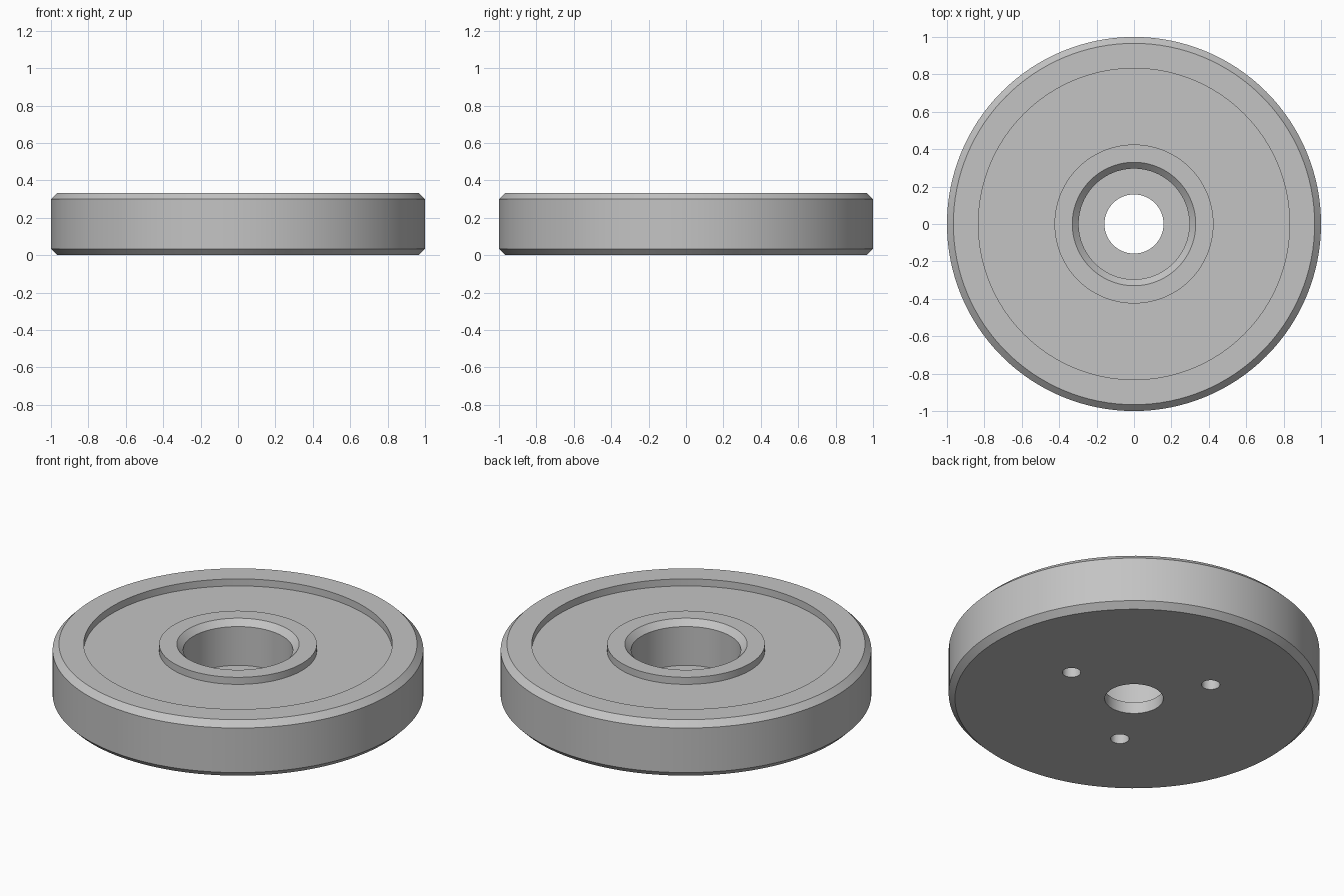
import bpy
import bmesh
import math

cube = bpy.data.objects.get("Cube")
if cube:
    bpy.data.objects.remove(cube, do_unlink=True)

SEGMENTS = 128
HEIGHT = 0.333
CHAMFER = 0.034
RECESS_Z = HEIGHT - 0.042
BORE_FLOOR_Z = 0.068
BORE_R, HOLE_R, HUB_R, RIM_R = 0.296, 0.158, 0.425, 0.832

steel = bpy.data.materials.new("grey metal")
steel.use_nodes = True
grey = (0.55, 0.55, 0.55, 1)
steel.diffuse_color = grey
steel.node_tree.nodes["Principled BSDF"].inputs["Base Color"].default_value = grey


def link_mesh(name, bm):
    mesh = bpy.data.meshes.new(name)
    bm.to_mesh(mesh)
    bm.free()
    obj = bpy.data.objects.new(name, mesh)
    bpy.context.collection.objects.link(obj)
    return obj


def lathe(name, profile):
    """Spin a closed (radius, z) outline around the z axis."""
    bm = bmesh.new()
    verts = [bm.verts.new((r, 0, z)) for r, z in profile]
    edges = [bm.edges.new((v, verts[i - 1])) for i, v in enumerate(verts)]
    bmesh.ops.spin(bm, geom=verts + edges, cent=(0, 0, 0), axis=(0, 0, 1),
                   angle=math.tau, steps=SEGMENTS, use_merge=True)
    bmesh.ops.remove_doubles(bm, verts=bm.verts, dist=1e-5)
    bmesh.ops.recalc_face_normals(bm, faces=bm.faces)
    return link_mesh(name, bm)


# Wheel disc: chamfered rim, recessed web, hub with stepped bore
disc = lathe("wheel_disc", [
    (HOLE_R, 0),
    (1 - CHAMFER, 0),
    (1, CHAMFER),
    (1, HEIGHT - CHAMFER),
    (1 - CHAMFER, HEIGHT),
    (RIM_R, HEIGHT),
    (RIM_R, RECESS_Z),
    (HUB_R, RECESS_Z),
    (HUB_R, HEIGHT),
    (BORE_R + CHAMFER, HEIGHT),
    (BORE_R, HEIGHT - CHAMFER),
    (BORE_R, BORE_FLOOR_Z),
    (HOLE_R, BORE_FLOOR_Z),
])
disc.data.materials.append(steel)

# Three blind screw holes in the underside
BOLT_CIRCLE, SCREW_R, SCREW_DEPTH = 0.44, 0.05, 0.17
bm = bmesh.new()
for i in range(3):
    angle = i * math.tau / 3
    made = bmesh.ops.create_cone(bm, cap_ends=True, segments=32, radius1=SCREW_R,
                                 radius2=SCREW_R, depth=SCREW_DEPTH * 2)
    bmesh.ops.translate(bm, verts=made["verts"],
                        vec=(BOLT_CIRCLE * math.cos(angle), BOLT_CIRCLE * math.sin(angle), 0))
cutter = link_mesh("screw_hole_cutter", bm)
cutter.data.materials.append(steel)
cutter.hide_render = True

cut = disc.modifiers.new("screw_holes", 'BOOLEAN')
cut.operation = 'DIFFERENCE'
cut.solver = 'EXACT'
cut.object = cutter

bpy.ops.object.select_all(action='DESELECT')
disc.select_set(True)
bpy.context.view_layer.objects.active = disc
bpy.ops.object.modifier_apply(modifier=cut.name)
bpy.data.objects.remove(cutter, do_unlink=True)
bpy.ops.object.shade_smooth_by_angle(angle=math.radians(30))
